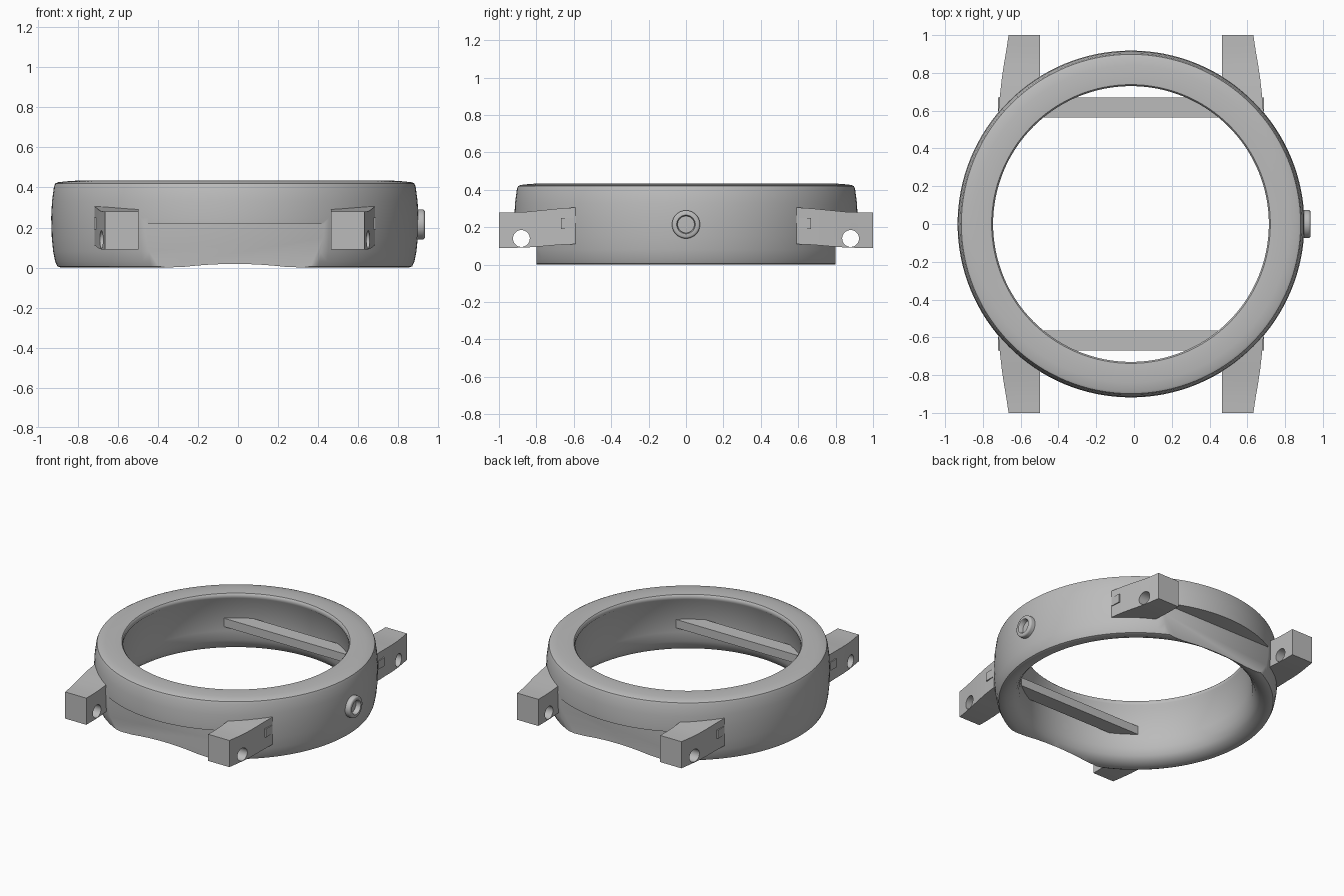
import bpy, bmesh, math
from mathutils import Matrix, Vector

cube = bpy.data.objects.get("Cube")
if cube:
    bpy.data.objects.remove(cube)

CX = -0.016  # the case sits slightly off centre because of the crown

steel = bpy.data.materials.new("grey_metal")
steel.use_nodes = True
GREY = (0.5, 0.5, 0.5, 1)
steel.diffuse_color = GREY
bsdf = next(n for n in steel.node_tree.nodes if n.type == 'BSDF_PRINCIPLED')
bsdf.inputs["Base Color"].default_value = GREY


def finish(name, bm):
    bmesh.ops.recalc_face_normals(bm, faces=bm.faces[:])
    mesh = bpy.data.meshes.new(name)
    bm.to_mesh(mesh)
    bm.free()
    mesh.materials.append(steel)
    ob = bpy.data.objects.new(name, mesh)
    bpy.context.collection.objects.link(ob)
    return ob


def select(ob):
    bpy.ops.object.select_all(action='DESELECT')
    ob.select_set(True)
    bpy.context.view_layer.objects.active = ob


def smooth(ob, angle):
    select(ob)
    bpy.ops.object.shade_smooth_by_angle(angle=math.radians(angle))


def cut(ob, cutter):
    mod = ob.modifiers.new("cut", 'BOOLEAN')
    mod.operation, mod.solver, mod.object = 'DIFFERENCE', 'EXACT', cutter
    select(ob)
    bpy.ops.object.modifier_apply(modifier=mod.name)
    bpy.data.objects.remove(cutter)


def box(name, size, centre):
    bm = bmesh.new()
    bmesh.ops.create_cube(bm, size=1)
    bmesh.ops.scale(bm, vec=size, verts=bm.verts)
    bmesh.ops.translate(bm, vec=centre, verts=bm.verts)
    return finish(name, bm)


def lathe(name, profile, steps, matrix):
    """Spin a closed (radius, height) outline around z, then place it."""
    bm = bmesh.new()
    rings = []
    for i in range(steps):
        a = math.tau * i / steps
        rings.append([bm.verts.new((r * math.cos(a), r * math.sin(a), z)) for r, z in profile])
    n = len(profile)
    for i in range(steps):
        p, q = rings[i], rings[(i + 1) % steps]
        for j in range(n):
            k = (j + 1) % n
            bm.faces.new((p[j], q[j], q[k], p[k]))
    bm.transform(matrix)
    return finish(name, bm)


# Case ring: barrel side, shallow sloped bezel, rolled inner bottom edge
case_profile = [
    (0.87, 0), (0.84, 0.003), (0.80, 0.018), (0.775, 0.045), (0.755, 0.09),
    (0.748, 0.16), (0.748, 0.38), (0.73, 0.40), (0.73, 0.423), (0.738, 0.432),
    (0.78, 0.435), (0.84, 0.431), (0.885, 0.426), (0.898, 0.42), (0.904, 0.405),
    (0.914, 0.33), (0.918, 0.25), (0.915, 0.15), (0.908, 0.08), (0.898, 0.03),
    (0.887, 0.006)]
case = lathe("case_ring", case_profile, 128, Matrix.Translation((CX, 0, 0)))

# Flat strap recesses at both ends
for s in (-1, 1):
    cut(case, box("recess_cutter", (1.2, 0.4, 0.42), (CX, s * 1.0, 0.01)))
smooth(case, 42)

# Lug sections: y, outer x, bottom z, top z
sections = [(0.59, 0.702, 0.11, 0.306), (0.68, 0.694, 0.106, 0.3),
            (0.77, 0.684, 0.098, 0.291), (0.85, 0.672, 0.092, 0.283),
            (0.92, 0.66, 0.09, 0.28), (1.0, 0.648, 0.09, 0.28)]
INNER = 0.481


def lug(name, sx, sy):
    bm = bmesh.new()
    loops = []
    for y, out, lo, hi in sections:
        corners = ((INNER, lo), (out, lo), (out, hi), (INNER, hi))
        loops.append([bm.verts.new((CX + sx * x, sy * y, z)) for x, z in corners])
    for p, q in zip(loops, loops[1:]):
        for j in range(4):
            k = (j + 1) % 4
            bm.faces.new((p[j], p[k], q[k], q[j]))
    bm.faces.new(loops[0])
    bm.faces.new(loops[-1])
    ob = finish(name, bm)
    # Pin hole straight through
    hole = bmesh.new()
    bmesh.ops.create_cone(hole, cap_ends=True, segments=32, radius1=0.045, radius2=0.045, depth=0.6)
    hole.transform(Matrix.Translation((CX + sx * 0.57, sy * 0.88, 0.14))
                   @ Matrix.Rotation(math.pi / 2, 4, 'Y'))
    cut(ob, finish("hole_cutter", hole))
    smooth(ob, 30)


for sy, end in ((-1, "front"), (1, "back")):
    for sx, side in ((-1, "right"), (1, "left")):
        lug(f"{end}_{side}_lug", sx, sy)
    # Cross bar running through the case, its tips showing beside the lugs
    box(f"{end}_cross_bar", (1.38, 0.105, 0.06), (CX, sy * 0.617, 0.22))
    for sx, side in ((-1, "right"), (1, "left")):
        box(f"{end}_{side}_bar_tip", (0.06, 0.07, 0.06), (CX + sx * 0.675, sy * 0.634, 0.22))

# Crown tube on the left side, with a shallow round recess
crown_profile = [(0.045, -0.06), (0.045, 0.024), (0.05, 0.03), (0.066, 0.03),
                 (0.073, 0.026), (0.075, 0.018), (0.075, -0.06)]
crown_place = Matrix.Translation((0.904, 0, 0.215)) @ Matrix.Rotation(math.pi / 2, 4, 'Y')
smooth(lathe("crown_tube", crown_profile, 48, crown_place), 50)
